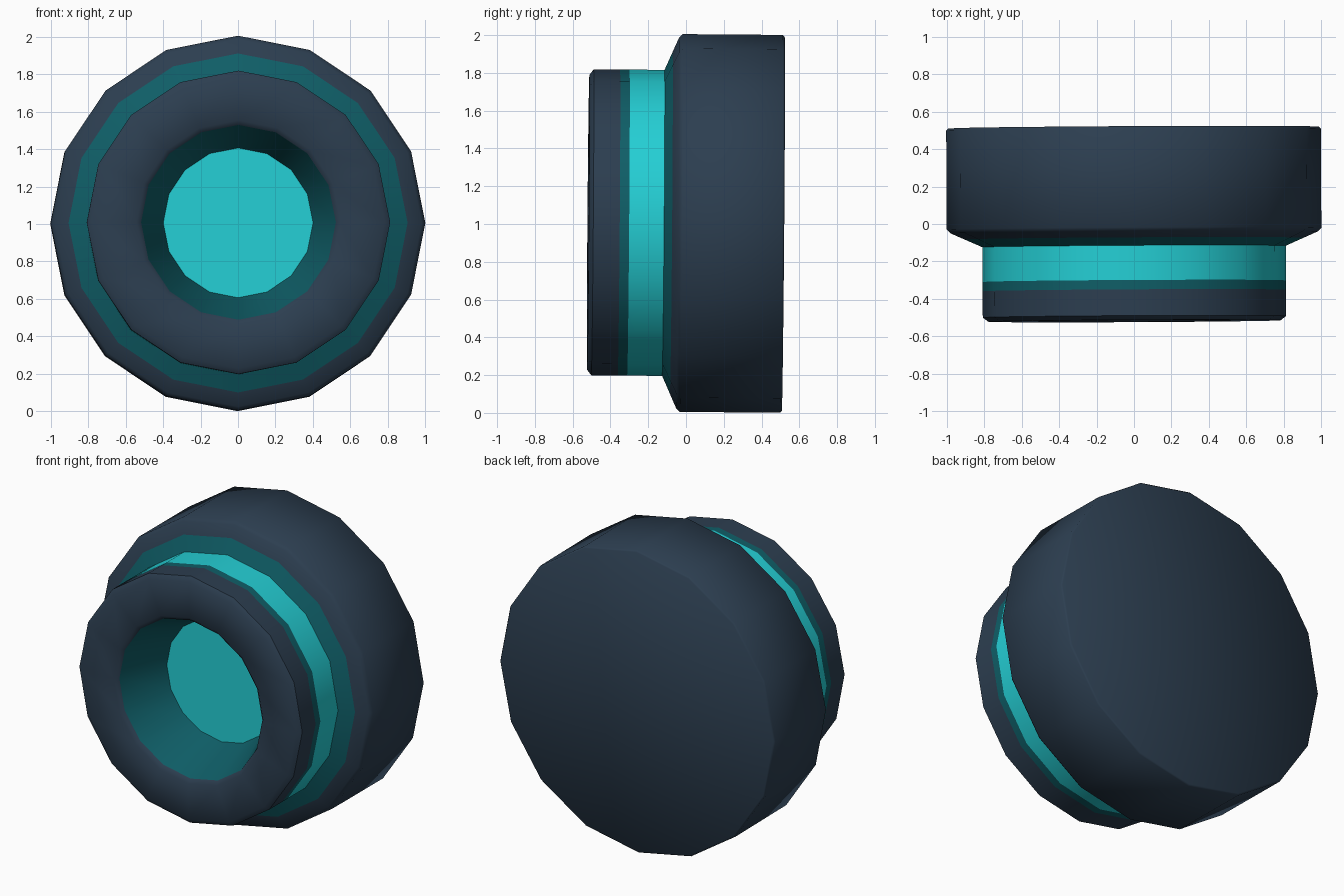
import bpy, math
from mathutils import Matrix, Euler, Vector

if "Cube" in bpy.data.objects:
    bpy.data.objects.remove(bpy.data.objects["Cube"])

SIDES = 16
# Slight tilt of the whole piece, centred just above z = 1
POSE = (Matrix.Translation((0, 0, 1.005))
        @ Euler((math.radians(-0.45), 0, math.radians(0.3))).to_matrix().to_4x4())


def material(name, srgb):
    m = bpy.data.materials.new(name)
    lin = [((c / 255 + 0.055) / 1.055) ** 2.4 for c in srgb]
    m.diffuse_color = (*lin, 1)
    m.use_nodes = True
    m.node_tree.nodes["Principled BSDF"].inputs["Base Color"].default_value = m.diffuse_color
    return m


navy = material("dark navy", (44, 62, 80))
teal = material("deep teal", (15, 94, 103))
cyan = material("bright cyan", (36, 207, 213))


def lathe(name, profile, mat):
    """Revolve (radius, y) points about the y axis; radius 0 closes to a point."""
    verts, rows, faces = [], [], []
    for r, y in profile:
        n = 1 if r == 0 else SIDES
        start = len(verts)
        for k in range(n):
            a = 2 * math.pi * k / SIDES
            verts.append(POSE @ Vector((r * math.sin(a), y, r * math.cos(a))))
        rows.append([start + k % n for k in range(SIDES + 1)])
    for lo, hi in zip(rows, rows[1:]):
        for k in range(SIDES):
            quad = [lo[k], lo[k + 1], hi[k + 1], hi[k]]
            faces.append(list(dict.fromkeys(quad)))
    mesh = bpy.data.meshes.new(name)
    mesh.from_pydata(verts, [], faces)
    mesh.materials.append(mat)
    ob = bpy.data.objects.new(name, mesh)
    bpy.context.collection.objects.link(ob)
    bpy.ops.object.select_all(action='DESELECT')
    ob.select_set(True)
    bpy.context.view_layer.objects.active = ob
    bpy.ops.object.shade_smooth_by_angle(angle=math.radians(50))
    return ob


# Glowing disc at the bottom of the bore, and the tapered bore wall
lathe("lens", [(0, -0.17), (0.40, -0.17)], cyan)
lathe("bore", [(0.40, -0.17), (0.52, -0.495)], teal)
# Front collar with softened rims
lathe("front_collar", [(0.52, -0.495), (0.545, -0.518), (0.78, -0.518),
                       (0.81, -0.495), (0.81, -0.355)], navy)
# Coloured bands around the neck
lathe("front_trim", [(0.81, -0.355), (0.81, -0.305)], teal)
lathe("glow_band", [(0.81, -0.305), (0.81, -0.12)], cyan)
lathe("rear_trim", [(0.81, -0.12), (0.905, -0.078)], teal)
# Wide rear housing with flared shoulder and flat back
lathe("rear_housing", [(0.905, -0.078), (0.98, -0.045), (1.0, -0.025),
                       (1.0, 0.505), (0.99, 0.515), (0, 0.515)], navy)
